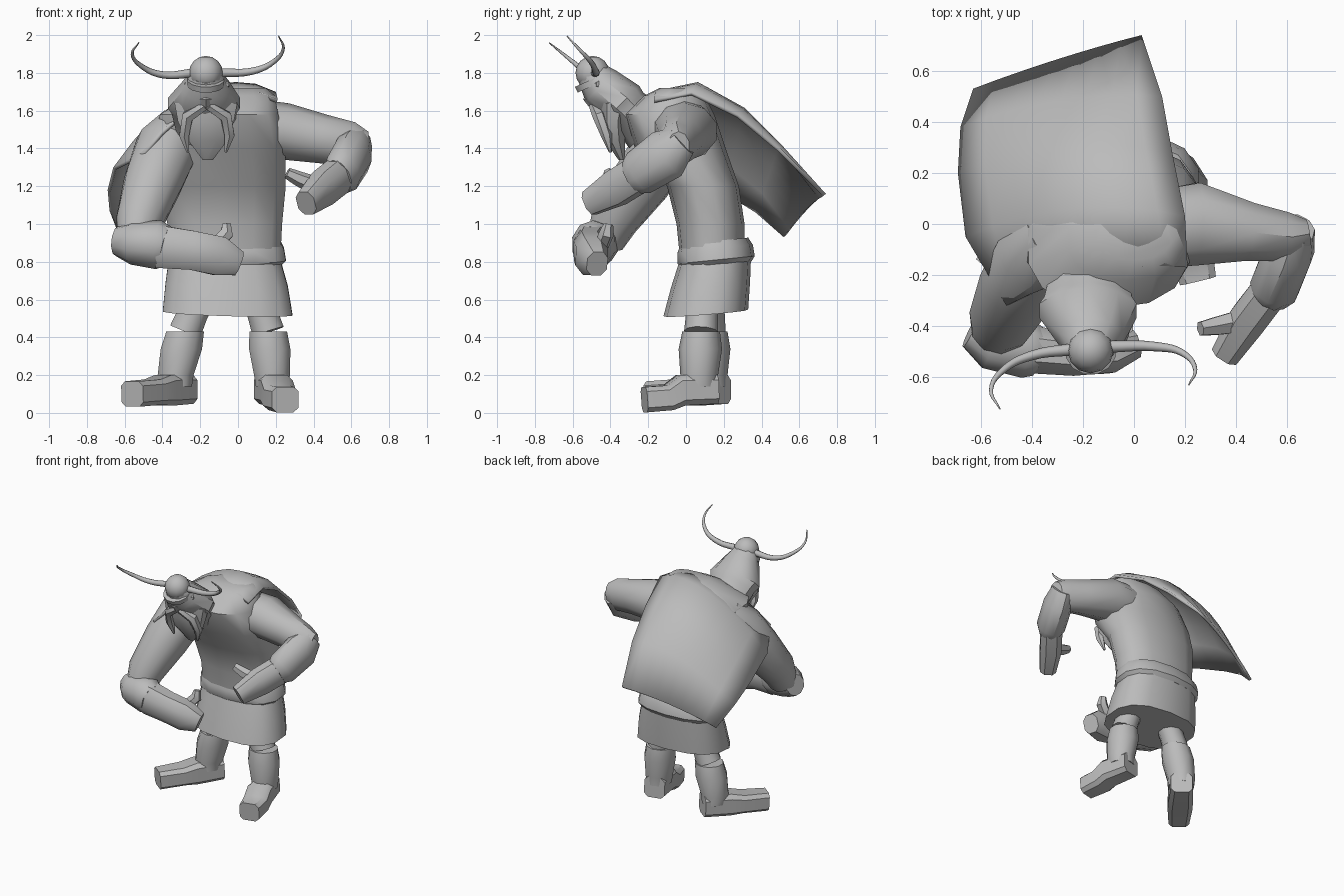
import bpy, bmesh, math
from mathutils import Vector

cube = bpy.data.objects.get("Cube")
if cube:
    bpy.data.objects.remove(cube, do_unlink=True)

grey = bpy.data.materials.new("plain grey")
grey.use_nodes = True
grey.diffuse_color = (0.5, 0.5, 0.5, 1)
grey.node_tree.nodes["Principled BSDF"].inputs["Base Color"].default_value = grey.diffuse_color


def finish(name, bm, angle=40):
    bmesh.ops.recalc_face_normals(bm, faces=bm.faces)
    mesh = bpy.data.meshes.new(name)
    bm.to_mesh(mesh)
    bm.free()
    mesh.materials.append(grey)
    ob = bpy.data.objects.new(name, mesh)
    bpy.context.collection.objects.link(ob)
    bpy.ops.object.select_all(action='DESELECT')
    bpy.context.view_layer.objects.active = ob
    ob.select_set(True)
    bpy.ops.object.shade_smooth_by_angle(angle=math.radians(angle))
    return ob


def loft(name, rings, sides=10, axis=None, ref=(0, 1, 0), square=1.0, angle=40):
    """Skin rings of (x, y, z, half width, half depth) along their path."""
    bm = bmesh.new()
    pts = [Vector(r[:3]) for r in rings]
    loops = []
    for i, (p, r) in enumerate(zip(pts, rings)):
        t = Vector(axis) if axis else pts[min(i + 1, len(pts) - 1)] - pts[max(i - 1, 0)]
        t.normalize()
        u = t.cross(Vector(ref)).normalized()
        v = u.cross(t)
        loop = []
        for k in range(sides):
            a = math.tau * (k + 0.5) / sides
            c, s = math.cos(a), math.sin(a)
            c = math.copysign(abs(c) ** square, c)
            s = math.copysign(abs(s) ** square, s)
            loop.append(bm.verts.new(p + u * c * r[3] + v * s * r[-1]))
        loops.append(loop)
    for a, b in zip(loops, loops[1:]):
        for k in range(sides):
            j = (k + 1) % sides
            bm.faces.new((a[k], a[j], b[j], b[k]))
    bm.faces.new(loops[0])
    bm.faces.new(loops[-1])
    return finish(name, bm, angle)


UP = (0, 0, 1)

# Body: bent torso, belt and tunic skirt
loft("torso", [(-.07, .14, .8, .3, .17), (-.07, .13, 1, .31, .18), (-.08, .09, 1.2, .34, .19),
               (-.1, -.03, 1.4, .36, .24), (-.1, -.09, 1.58, .32, .24),
               (-.03, -.06, 1.68, .23, .16), (0, -.05, 1.72, .15, .09)], 14, UP, square=.85)
loft("belt", [(-.07, .16, .78, .3, .185), (-.07, .16, .81, .33, .205),
              (-.07, .155, .87, .32, .2), (-.07, .15, .91, .3, .18)], 14, (0, -.1, 1), square=.85)
loft("skirt", [(-.055, .105, .53, .35, .225), (-.06, .13, .68, .33, .21),
               (-.07, .155, .82, .3, .19)], 14, (.03, -.08, 1), square=.8)

# Cape: two side edges joined by an arched sheet
inner = [(-.5, -.32, 1.38), (-.66, -.05, 1.3), (-.69, .2, 1.18), (-.68, .38, 1.07), (-.63, .53, .94)]
outer = [(.21, -.17, 1.66), (.2, .03, 1.7), (.15, .28, 1.58), (.11, .5, 1.4), (.03, .74, 1.16)]
arch = [.15, .2, .18, .13, .03]
bm = bmesh.new()
rows = []
for a, b, h in zip(inner, outer, arch):
    row = []
    for k in range(9):
        f = k / 8
        p = Vector(a).lerp(Vector(b), f)
        lift = h * math.sin(math.pi * f) ** .8 if 0 < f < 1 else 0
        row.append(bm.verts.new(p + Vector((0, .35, 1)) * lift))
    rows.append(row)
for a, b in zip(rows, rows[1:]):
    for k in range(8):
        bm.faces.new((a[k], a[k + 1], b[k + 1], b[k]))
cape = finish("cape", bm, 60)
cape.modifiers.new("thickness", 'SOLIDIFY').thickness = .02

# Head: hooded skull leaning forward, dome on top, face and beard
loft("hood", [(-.17, -.51, 1.8, .08), (-.17, -.45, 1.73, .13, .115), (-.18, -.34, 1.64, .2, .13),
              (-.18, -.31, 1.61, .18, .12), (-.17, -.2, 1.5, .16, .14)], 10, (0, .7, -.7))
bm = bmesh.new()
bmesh.ops.create_uvsphere(bm, u_segments=12, v_segments=8, radius=.09)
bmesh.ops.translate(bm, verts=bm.verts, vec=(-.17, -.495, 1.8))
finish("helmet_dome", bm)
loft("helmet_rim", [(-.17, -.485, 1.735, .1, .1), (-.17, -.5, 1.765, .1, .1)], 12, (0, -.4, .9))
loft("nose", [(-.17, -.49, 1.72, .02), (-.17, -.51, 1.66, .035), (-.17, -.49, 1.63, .025)], 6)
loft("beard", [(-.17, -.38, 1.64, .18, .1), (-.17, -.39, 1.54, .16, .075),
               (-.16, -.375, 1.44, .11, .055), (-.16, -.34, 1.34, .03, .02)], 8, UP)

for side, tag in ((-1, "right"), (1, "left")):
    def at(x, y, z, *r):
        return (-.165 + side * x, y, z, *r)
    loft(tag + "_brow", [at(.01, -.515, 1.715, .018), at(.11, -.46, 1.74, .018)], 6, ref=UP)
    loft(tag + "_moustache", [at(.01, -.49, 1.625, .025), at(.1, -.46, 1.57, .035),
                              at(.12, -.42, 1.47, .03), at(.1, -.4, 1.38, .008)], 6)

# Horns
horns = {
    "right_horn": [(-.23, -.49, 1.8), (-.4, -.515, 1.79), (-.51, -.57, 1.835),
                   (-.56, -.65, 1.9), (-.525, -.725, 1.96)],
    "left_horn": [(-.1, -.48, 1.8), (.08, -.48, 1.81), (.19, -.505, 1.86),
                  (.24, -.57, 1.93), (.215, -.63, 1.995)]}
for name, path in horns.items():
    curve = bpy.data.curves.new(name, 'CURVE')
    curve.dimensions = '3D'
    curve.bevel_depth = .024
    curve.bevel_resolution = 2
    curve.resolution_u = 5
    spline = curve.splines.new('BEZIER')
    spline.bezier_points.add(len(path) - 1)
    for k, (bp, p) in enumerate(zip(spline.bezier_points, path)):
        bp.co = p
        bp.radius = 1 - .22 * k
        bp.handle_left_type = bp.handle_right_type = 'AUTO'
    curve.materials.append(grey)
    bpy.context.collection.objects.link(bpy.data.objects.new(name, curve))

# Right arm: hangs down, forearm across the belly
loft("right_upper_arm", [(-.3, -.04, 1.5, .14), (-.38, -.12, 1.4, .17), (-.45, -.24, 1.22, .16),
                         (-.52, -.38, 1.02, .13), (-.54, -.43, .9, .1)])
loft("right_forearm", [(-.64, -.42, .91, .07, .08), (-.56, -.46, .9, .115, .115), (-.42, -.49, .89, .12, .13),
                       (-.38, -.5, .88, .1, .11)], ref=UP)
loft("right_hand", [(-.42, -.49, .88, .1, .12), (-.24, -.51, .86, .09, .11),
                    (-.1, -.5, .83, .09, .11), (0, -.47, .79, .06, .07)], 8, ref=UP, square=.8)
loft("right_thumb", [(-.13, -.45, .88, .04), (-.06, -.42, .95, .04), (-.06, -.41, 1, .025)], 6)

# Left arm: raised elbow, hand turned in towards the chest
loft("left_upper_arm", [(.1, -.02, 1.5, .16), (.25, 0, 1.49, .17, .15), (.45, -.03, 1.45, .12, .13),
                        (.6, -.05, 1.42, .1, .12), (.68, -.04, 1.41, .06, .08)], ref=UP)
loft("left_forearm", [(.63, -.02, 1.44, .08, .09), (.61, -.1, 1.37, .1, .14),
                      (.55, -.25, 1.27, .1, .125), (.53, -.28, 1.25, .08, .1)], ref=UP)
loft("left_hand", [(.55, -.24, 1.27, .08, .1), (.45, -.37, 1.19, .08, .1),
                   (.36, -.51, 1.11, .06, .07)], 8, ref=UP, square=.8)
loft("left_thumb", [(.42, -.38, 1.2, .05), (.32, -.4, 1.24, .04), (.26, -.41, 1.27, .03)], 6, ref=UP)

# Legs: thigh, boot shaft and pointed foot on each side
legs = {"right": ((-.2, .12, .62), (-.28, .12, .43), (-.33, .12, .2), (-.56, -.18, .1), .045),
        "left": ((.1, .09, .62), (.16, .08, .43), (.18, .07, .2), (.25, -.22, .07), .03)}
for tag, (hip, knee, ankle, toe, sole) in legs.items():
    hip, knee, ankle, toe = map(Vector, (hip, knee, ankle, toe))
    loft(tag + "_thigh", [(*hip, .09), (*hip.lerp(knee, .5), .085), (*knee, .09)])
    loft(tag + "_boot", [(*knee, .105, .1), (*knee.lerp(ankle, .4), .115, .115),
                         (*ankle, .1, .1), (*(ankle - Vector((0, 0, .06))), .09, .1)], axis=UP)
    way = (toe - ankle) * Vector((1, 1, 0))
    way.normalize()
    heel = ankle - way * .09
    mid = ankle + way * .1
    loft(tag + "_foot", [(heel.x, heel.y, .125, .08, .08), (mid.x, mid.y, .12, .09, .085),
                         (*mid.lerp(toe, .35).xy, toe.z + .01, .09, .07),
                         (*toe.xy, toe.z, .075, .07)], 8, ref=UP, square=.5)
